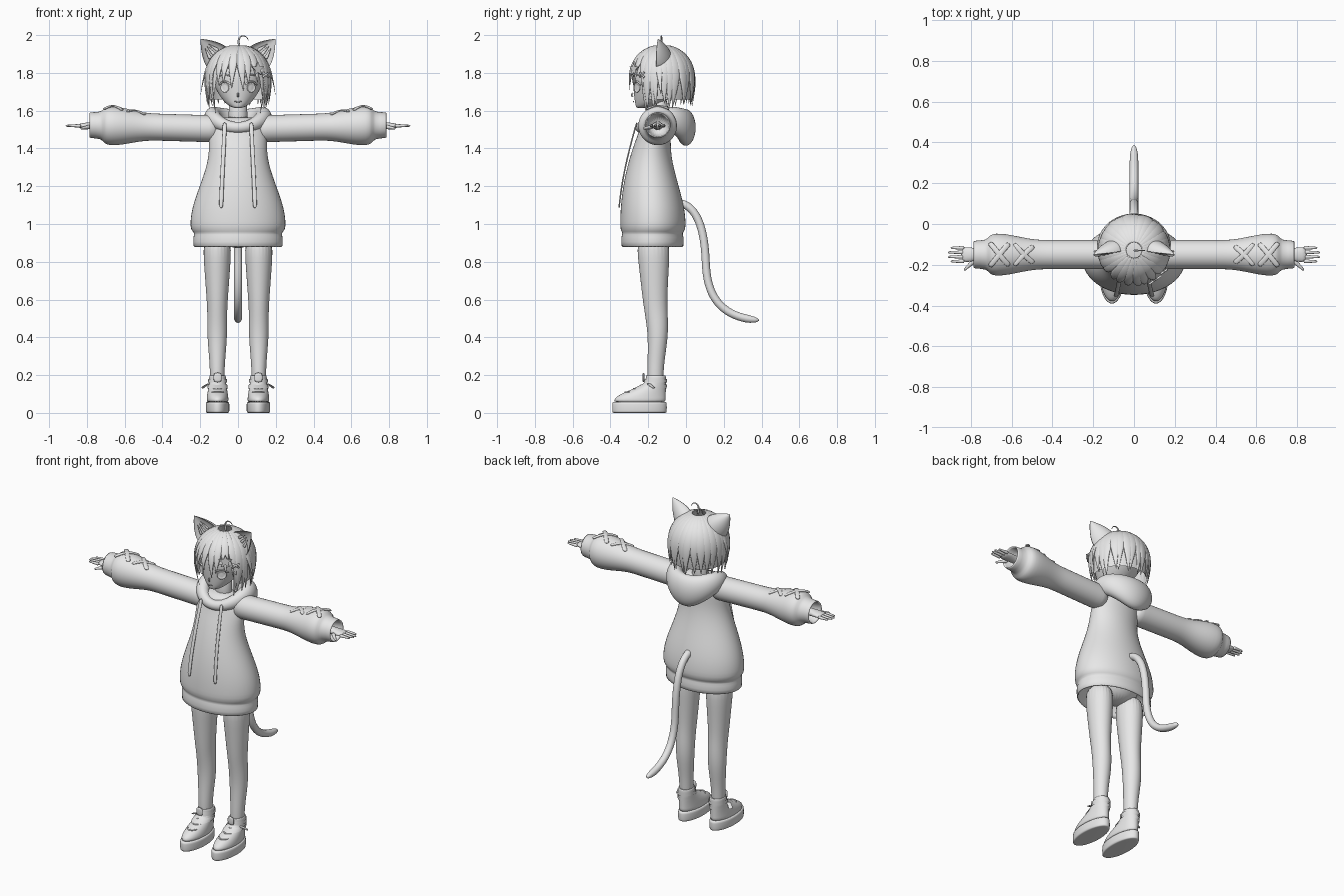
import bpy, bmesh, math, random
from mathutils import Vector
from mathutils.geometry import interpolate_bezier
from math import sin, cos, pi, sqrt

random.seed(4)
default_cube = bpy.data.objects.get("Cube")
if default_cube:
    bpy.data.objects.remove(default_cube, do_unlink=True)

GREY = (.8, .8, .8, 1)
grey = bpy.data.materials.new("plain_grey")
grey.use_nodes = True
grey.diffuse_color = GREY
grey.node_tree.nodes["Principled BSDF"].inputs["Base Color"].default_value = GREY
UP, FORWARD, RIGHT = Vector((0, 0, 1)), Vector((0, -1, 0)), Vector((1, 0, 0))


# Helpers: number rules, then skins of rings, lofts and swept tubes
def steps(start, end, count):
    return [start + (end - start) * i / (count - 1) for i in range(count)]


def turn(count):
    return [math.tau * i / count for i in range(count)]


def ease(start, end, value):
    t = min(max((value - start) / (end - start), 0), 1)
    return t * t * (3 - 2 * t)


def bezier(start, handle_a, handle_b, end, count=12):
    return interpolate_bezier(Vector(start), Vector(handle_a), Vector(handle_b), Vector(end), count)


def skin(name, rings, level=1, mirror=False, cap=True, smooth=True):
    bm = bmesh.new()
    loops = [[bm.verts.new(point) for point in ring] for ring in rings]
    for lower, upper in zip(loops, loops[1:]):
        for i in range(len(lower)):
            bm.faces.new((lower[i - 1], lower[i], upper[i], upper[i - 1]))
    if cap:
        bm.faces.new(loops[0])
        bm.faces.new(loops[-1])
    bmesh.ops.recalc_face_normals(bm, faces=bm.faces)
    for face in bm.faces:
        face.smooth = smooth
    mesh = bpy.data.meshes.new(name)
    bm.to_mesh(mesh)
    bm.free()
    mesh.materials.append(grey)
    part = bpy.data.objects.new(name, mesh)
    bpy.context.scene.collection.objects.link(part)
    if mirror:
        part.modifiers.new("both_sides", 'MIRROR')
    if level:
        rounding = part.modifiers.new("rounding", 'SUBSURF')
        rounding.levels = rounding.render_levels = level


def ellipse(centre, u, v, count=24):
    return [Vector(centre) + u * cos(a) + v * sin(a) for a in turn(count)]


def loft(name, rows, x=0, **options):
    # Each row gives height, front, back and half width
    skin(name, [ellipse((x, (front + back) / 2, z), RIGHT * width, FORWARD * (back - front) / 2)
                for z, front, back, width in rows], **options)


def tube(name, path, radius, up=UP, flat=1, tip=1, count=8, **options):
    # The radius may be a rule of the position along the path, from zero to one
    rings = []
    last = len(path) - 1
    for i, point in enumerate(path):
        along = (path[min(i + 1, last)] - path[max(i - 1, 0)]).normalized()
        side = along.cross(up).normalized()
        r = radius(i / last) if callable(radius) else radius * (1 + (tip - 1) * i / last)
        rings.append(ellipse(point, side * r, side.cross(along) * r * flat, count))
    skin(name, rings, **options)


# Hoodie body: widening downward, gathered into a folded hem
def body_row(z):
    return (z, .42 * max(z - 1, 0) ** 2 - .35, -.08 * ease(1, 1.42, z), .255 - .1 * ease(1, 1.4, z))


def hem_row(z, inset):
    return (z, inset - .345, -.01 - inset, .24 - inset)


hem = [hem_row(1, .03), hem_row(.88, .015), hem_row(.87, 0), hem_row(.94, 0), hem_row(.95, .01)]
shoulders = [(1.54, -.24, -.08, .13), (1.57, -.2, -.09, .08)]
loft("hoodie_body", hem + [body_row(z) for z in steps(.97, 1.48, 12)] + shoulders)

# Sleeves with hollow cuffs
ARM_Y = -.15


def sleeve_height(x):
    return 1.5 + .03 * x


def sleeve_radius(x):
    return .072 + .034 * ease(.45, .68, x)


sleeve = [(x, sleeve_radius(x)) for x in steps(.1, .68, 12)]
cuff = [(.71, .095), (.72, .07), (.79, .07), (.79, .06), (.7, .05)]
skin("sleeves", [ellipse((x, ARM_Y, sleeve_height(x)), FORWARD * r, UP * r)
                 for x, r in sleeve + cuff], mirror=True)

# Crossed patches on the sleeve tops
for place, x in (("inner", .54), ("outer", .66)):
    for slant in (-1, 1):
        path = []
        for s in steps(-1, 1, 7):
            patch_x = x + .05 * s
            r = sleeve_radius(patch_x)
            path.append(Vector((patch_x, ARM_Y + r * sin(slant * s * .6), sleeve_height(x) + r * cos(s * .6))))
        tube(f"{place}_sleeve_patch", path, .014, flat=.4, mirror=True)

# Hood: a lip that dips at the front and a deep pouch at the back
hood = []
for q in turn(14) + [0]:
    ring = []
    for a in turn(32):
        rear = (1 - cos(a)) / 2
        side = sin(a) ** 2
        reach = 1 - cos(q) * (.25 + .2 * rear)
        height = .03 + .02 * side + .07 * rear ** 3
        ring.append(Vector((.135 * reach * sin(a), -.12 * (1 + reach * cos(a)),
                            1.51 + .05 * side + height * sin(q))))
    hood.append(ring)
skin("hood", hood, cap=False)

# Drawstrings
tube("drawstrings", bezier((.07, -.26, 1.54), (.075, -.3, 1.4), (.085, -.34, 1.25), (.09, -.355, 1.08)),
     .012, up=FORWARD, flat=.35, mirror=True)

# Legs, hips and neck
LEG_X = .11
leg_rows = [(.95, -.27, -.08, .08), (.78, -.25, -.09, .07), (.6, -.23, -.1, .056), (.52, -.217, -.096, .052),
            (.4, -.2, -.093, .054), (.25, -.205, -.12, .038), (.1, -.205, -.12, .038)]
loft("legs", leg_rows, x=LEG_X, mirror=True, level=2)
loft("hips", [(.87, -.22, -.12, .05), (.93, -.28, -.06, .16), (1.05, -.28, -.06, .17)])
loft("neck", [(z, -.185, -.095, .05) for z in steps(1.48, 1.68, 3)])

# Shoes
SHOE_X = LEG_X - .002
HEEL = -.1
loft("shoe_soles", [(z, inset - .392, HEEL - inset, .063 - inset)
                    for z, inset in ((0, .02), (0, .003), (.005, 0), (.052, 0), (.058, .003), (.058, .02))],
     x=SHOE_X, mirror=True)


def shoe_row(z):
    return (z, .17 * ease(.07, .17, z) - .383, HEEL - .006, .058 - .013 * ease(.07, .17, z))


collar = [(.2, -.21, HEEL - .01, .04), (.19, -.2, HEEL - .02, .034)]
loft("shoe_uppers", [shoe_row(z) for z in steps(.05, .195, 8)] + collar, x=SHOE_X, mirror=True)
for place, z in (("lower", .14), ("upper", .17)):
    strap = []
    for edge in (z - .01, z + .01):
        height, front, back, width = shoe_row(edge)
        strap.append((edge, front - .005, back + .005, width + .005))
    loft(f"{place}_shoe_strap", strap, x=SHOE_X, mirror=True, cap=False)
tube("strap_ends", bezier((.15, -.2, .155), (.17, -.19, .15), (.18, -.18, .14), (.19, -.17, .13), 4),
     .014, flat=.3, mirror=True)
tube("shoe_tongues", [Vector((SHOE_X, -.225, z)) for z in steps(.16, .215, 3)], .024,
     up=FORWARD, flat=.25, mirror=True)
for lace in range(3):
    z = .11 + .018 * lace
    tube(f"shoe_lace_{lace}", [Vector((SHOE_X + .033 * s, shoe_row(z)[1] + .03 * s * s, z))
                               for s in steps(-1, 1, 7)], .005, mirror=True)

# Hands
palm = [(.69, .03, .028), (.76, .026, .022), (.8, .038, .018), (.85, .04, .012)]
skin("hands", [ellipse((x, ARM_Y, 1.52), FORWARD * width, UP * thick, 12) for x, width, thick in palm],
     mirror=True)
for finger in range(4):
    spread = finger - 1.5
    tip_x = .916 - .007 * spread ** 2
    tube(f"finger_{finger}", [Vector((x, ARM_Y + .022 * spread, 1.52)) for x in steps(.83, tip_x, 5)],
         .011, tip=.5, mirror=True)
tube("thumbs", bezier((.78, -.175, 1.515), (.8, -.2, 1.51), (.82, -.21, 1.51), (.833, -.228, 1.505), 5),
     .014, tip=.4, mirror=True)

# Tail: two joined curves
tail_bend = (0, .105, .79)
tail = bezier((0, -.06, 1.115), (0, .07, 1.115), (0, .1, .95), tail_bend)
tail += bezier(tail_bend, (0, .11, .6), (0, .2, .5), (0, .39, .49))[1:]
tube("tail", tail, lambda t: .022 * sqrt(1 - max(0, (t - .95) * 18) ** 2), up=RIGHT, count=12)

# Head: cheeks narrowing to a pointed chin
CHIN = 1.612


def head_row(z):
    cheek = min((z - CHIN) / .15, 1) ** .45
    return (z, .025 * (1 - cheek) - .283, .26 * cheek - .25, .14 * cheek)


loft("head", [head_row(CHIN + .2 * t * t) for t in steps(.1, 1, 9)] + [(1.89, -.23, -.02, .1)])


# Eyes, lashes, brows, nose and mouth
def on_face(x, z, out=0):
    return Vector((x, -.143 - .137 * sqrt(1 - (x / .135) ** 2) - out, z))


EYE_X, EYE_Z = .07, 1.722
skin("eyes", [[on_face(EYE_X + .024 * size * cos(a), EYE_Z + .028 * size * sin(a), out) for a in turn(20)]
              for size, out in ((1, -.004), (1, .004), (.75, .005), (.7, .001), (.2, .002))], mirror=True)
arc = steps(-1, 1, 9)
for feature, lift, bow, thick in (("upper_lashes", .033, .02, .005), ("eyebrows", .068, .008, .004)):
    tube(feature, [on_face(EYE_X + .032 * s, EYE_Z + lift - bow * s * s, .003) for s in arc],
         thick, up=FORWARD, mirror=True)
tube("nose", [Vector((0, -.28 - .007 * (1 - s * s), 1.683 - .01 * s)) for s in arc], .005, up=RIGHT)
tube("mouth", [Vector((.018 * s, -.279, 1.646 + .004 * s * s)) for s in arc], .003, up=FORWARD)

# Hair surface: angle zero is the front, positive goes to the left
CROWN = 1.945
FULLEST = 1.77


def hair_point(a, z, lift=0):
    if z > FULLEST:
        r = sqrt(max(0, 1 - ((z - FULLEST) / .178) ** 2))
    else:
        r = 1 - 1.3 * max(0, 1.71 - z)
    reach = .166 * r + lift
    return Vector((reach * sin(a), -.128 - reach * cos(a), z))


hair_cap = []
for t in steps(.1, 1, 11):
    hair_cap.append([hair_point(a, CROWN - t ** 1.8 * (CROWN - (1.84 if cos(a) > .62 else 1.66)))
                     for a in turn(40)])
skin("hair_cap", hair_cap, cap=False)


def lock(name, a, tip, width, sweep=0, flare=0):
    path = [hair_point(a + sweep * t * t, CROWN - (CROWN - tip) * t ** 1.6, .004 + flare * t ** 4)
            for t in steps(0, 1, 10)]
    tube(name, path, lambda t: width * min(1, .25 + 2 * t) * min(1, 2.6 * (1 - t) + .04),
         up=Vector((sin(a), -cos(a), .6)), flat=.3, count=6)


# Locks round the sides and back, the fringe, and strands beside the face
for i, a in enumerate(steps(1.15, math.tau - 1.15, 19)):
    lock(f"hair_lock_{i}", a, random.uniform(1.6, 1.635), .036, random.uniform(-.12, .12), random.uniform(0, .012))
for i, a in enumerate(steps(-.95, .85, 8)):
    lock(f"fringe_{i}", a, 1.69 + .055 * abs(sin(3 * a)), .028, random.uniform(-.1, .15), .006)
for side in (-1, 1):
    lock("face_strand", side * 1.05, 1.58, .026, side * -.1)
    lock("side_strand", side * 1.3, 1.62, .03, side * .1, .012)
    lock("flared_wisp", side * 1.45, 1.68, .022, side * .1, .035)
tube("top_curl", bezier((.01, -.13, 1.93), (-.02, -.13, 2.01), (.05, -.13, 2.01), (.055, -.13, 1.97)),
     .007, up=FORWARD, tip=.2)

# Cat ears: scooped shells open to the front, with tufts inside
EAR_BASE, EAR_TIP = Vector((.105, -.125, 1.875)), Vector((.199, -.15, 1.98))
EAR_SIDE = Vector((.054, -.012, -.054))
ears = []
for t in steps(0, .99, 9):
    size = 1 - t ** 1.7
    ears.append([EAR_BASE.lerp(EAR_TIP, t) + size * (
        EAR_SIDE * cos(a) - FORWARD * (max(.075 * sin(a), -.05 * sin(a)) - .025)) for a in turn(24)])
skin("cat_ears", ears, mirror=True)
for place, offset in (("inner", -.5), ("middle", 0), ("outer", .5)):
    root = EAR_BASE + EAR_SIDE * offset + FORWARD * .02
    tube(f"{place}_ear_tuft", [root.lerp(EAR_TIP, t) for t in steps(.2, .65, 5)], .012,
         up=FORWARD, flat=.4, tip=.1, mirror=True)

# Star hair clip and a crossed pin
STAR, OUTWARD = Vector((.105, -.275, 1.82)), Vector((.56, -.83, 0))
ACROSS = UP.cross(OUTWARD)
skin("star_clip", [[STAR + OUTWARD * out + (ACROSS * sin(a) + UP * cos(a)) * (.018 if i % 2 else .04)
                    for i, a in enumerate(turn(10))] for out in (-.006, .003)], level=0, smooth=False)
pin = hair_point(.95, 1.79, .016)
for slant in (-1, 1):
    reach = ACROSS * .02 + UP * .012 * slant
    tube("hair_pin", [pin - reach, pin + reach], .005, up=OUTWARD, level=0)
